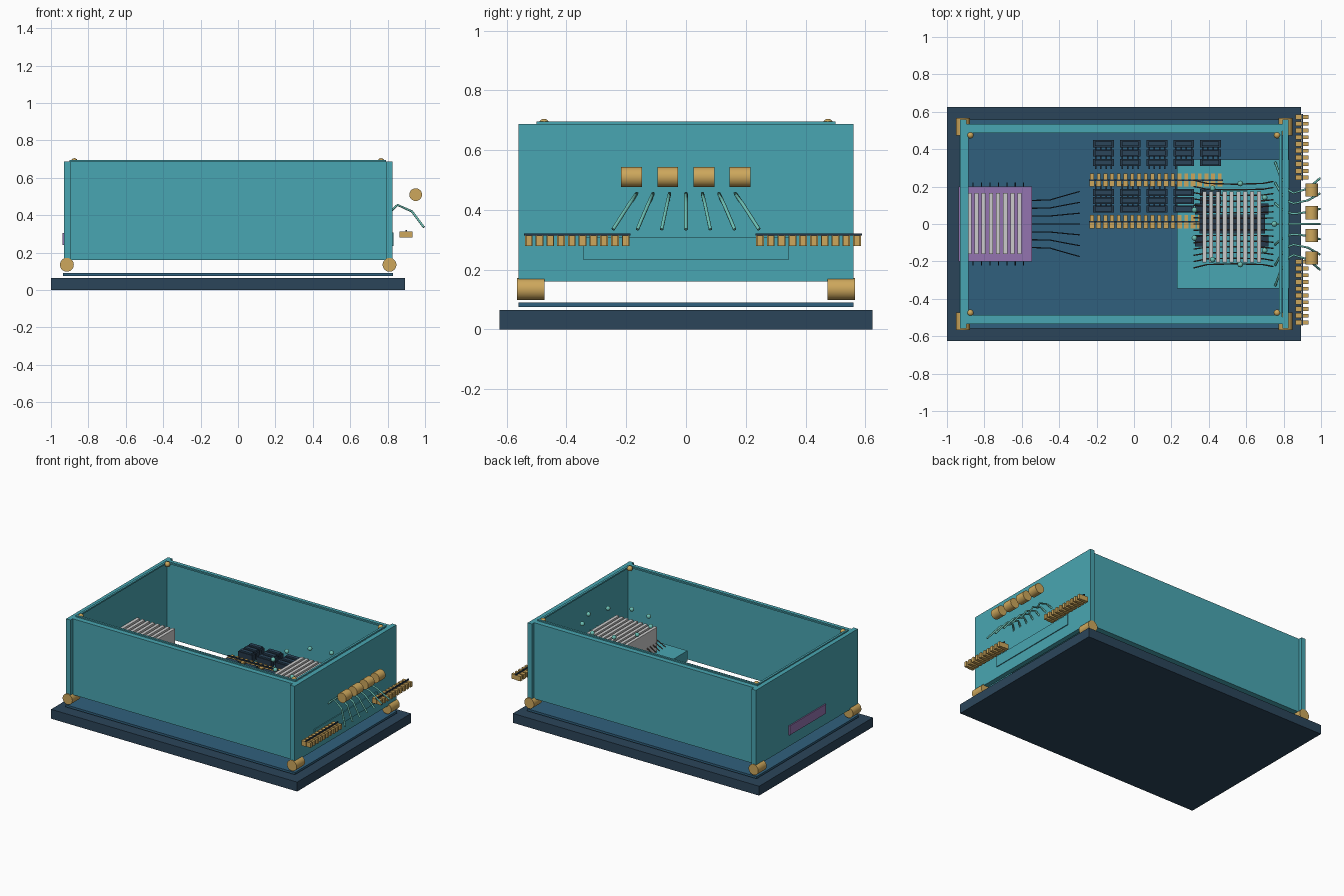
import bpy, bmesh, math
from mathutils import Vector, Matrix

if "Cube" in bpy.data.objects:
    bpy.data.objects.remove(bpy.data.objects["Cube"])


def mat(name, hexcol):
    m = bpy.data.materials.new(name)
    c = [int(hexcol[i:i + 2], 16) / 255 for i in (0, 2, 4)]
    m.diffuse_color = [((v + .055) / 1.055) ** 2.4 for v in c] + [1]
    m.use_nodes = True
    m.node_tree.nodes["Principled BSDF"].inputs["Base Color"].default_value = m.diffuse_color
    return m


TEAL = mat("teal", "49a6b2")
NAVY = mat("navy", "2b455a")
BOARD = mat("board_blue", "30607d")
GOLD = mat("gold", "cda75c")
PURPLE = mat("purple", "9474b0")
DARK = mat("dark", "26384a")
BROWN = mat("brown", "5a4a42")
MINT = mat("mint", "6cc0b4")


def finish(name, bm, material=None, smooth=False):
    me = bpy.data.meshes.new(name)
    bm.to_mesh(me)
    bm.free()
    ob = bpy.data.objects.new(name, me)
    bpy.context.collection.objects.link(ob)
    if material:
        me.materials.append(material)
    if smooth:
        bpy.context.view_layer.objects.active = ob
        ob.select_set(True)
        bpy.ops.object.shade_smooth_by_angle()
        ob.select_set(False)
    return ob


def boxes(name, ranges, material=None):
    """One object from boxes given as (x0, x1, y0, y1, z0, z1)."""
    bm = bmesh.new()
    for x0, x1, y0, y1, z0, z1 in ranges:
        m = Matrix.Translation(((x0 + x1) / 2, (y0 + y1) / 2, (z0 + z1) / 2)) @ \
            Matrix.Diagonal((x1 - x0, y1 - y0, z1 - z0, 1))
        bmesh.ops.create_cube(bm, size=1, matrix=m)
    return finish(name, bm, material)


def y_cylinders(name, centres, r, length, material):
    bm = bmesh.new()
    for c in centres:
        bmesh.ops.create_cone(bm, cap_ends=True, segments=32, radius1=r, radius2=r, depth=length,
                              matrix=Matrix.Translation(c) @ Matrix.Rotation(math.pi / 2, 4, 'X'))
    return finish(name, bm, material, True)


def balls(name, centres, r, material):
    bm = bmesh.new()
    for c in centres:
        bmesh.ops.create_uvsphere(bm, u_segments=16, v_segments=10, radius=r,
                                  matrix=Matrix.Translation(c))
    return finish(name, bm, material, True)


def wires(name, paths, r, material):
    cu = bpy.data.curves.new(name, 'CURVE')
    cu.dimensions = '3D'
    cu.bevel_depth = r
    cu.bevel_resolution = 1
    cu.use_fill_caps = True
    for p in paths:
        s = cu.splines.new('POLY')
        s.points.add(len(p) - 1)
        for pt, co in zip(s.points, p):
            pt.co = (*co, 1)
    cu.materials.append(material)
    ob = bpy.data.objects.new(name, cu)
    bpy.context.collection.objects.link(ob)


# base and circuit board
boxes("base_slab", [(-1, .893, -.625, .625, 0, .065)], NAVY)
boxes("circuit_board", [(-.935, .83, -.56, .56, .075, .09)], BOARD)

# open case: end panels, side panels, thin lid frame, lid screws
boxes("end_panels", [(-.93, -.896, -.56, .56, .16, .688), (.793, .826, -.56, .56, .16, .688)], TEAL)
boxes("side_panels", [(-.896, .793, -.535, -.498, .16, .688), (-.896, .793, .498, .535, .16, .688)], TEAL)
boxes("lid_frame", [(-.9, .79, -.5, -.486, .686, .696), (-.9, .79, .486, .5, .686, .696),
                    (-.9, -.885, -.486, .486, .686, .696), (.775, .79, -.486, .486, .686, .696)], TEAL)
balls("lid_screws", [(x, y, .687) for x in (-.875, .765) for y in (-.475, .475)], .018, GOLD)

# roller feet
y_cylinders("roller_feet", [(x, y, .135) for x in (-.915, .81) for y in (-.52, .52)], .037, .092, GOLD)

# left chip with heat sink fins, side pins and traces
boxes("left_chip", [(-.938, -.545, -.2, .2, .24, .305)], PURPLE)
boxes("left_heatsink_fins", [(-.892 + i * .0385, -.87 + i * .0385, -.16, .165, .3, .43)
                             for i in range(8)])
wires("left_chip_pins", [[(x, s * .2, .26), (x, s * .222, .25)]
                         for i in range(7) for x in [-.86 + i * .045] for s in (-1, 1)], .003, DARK)
wires("left_traces", [[(-.545, y, .255), (-.45, y * 1.02, .25), (-.35, y * 1.25, .24), (-.29, y * 1.38, .235)]
                      for i in range(-3, 4) for y in [i * .042]], .003, DARK)

# right block with its heat sink
boxes("right_block", [(.23, .832, -.345, .345, .235, .308)], TEAL)
boxes("right_heatsink_fins", [(.365 + i * .0365, .387 + i * .0365, -.205, .175, .32, .49)
                              for i in range(9)])
boxes("right_heatsink_base", [(.35, .7, -.05, .05, .308, .325)], DARK)
boxes("right_side_chips", [(x, x + .06, y, y + .06, .308, .335)
                           for x in (.325, .66) for y in (-.12, .05)], DARK)
wires("heat_lines", [[(.32, y * 1.08, .35), (.39, y, .4), (.54, y * .98, .42),
                      (.69, y, .4), (.745, y * 1.05, .36)]
                     for i in range(-7, 8) for y in [i * .031]], .0035, BROWN)

# ring of indicator balls above the heat sink
balls("indicator_balls", [(.53 + .22 * math.cos(a), .22 * math.sin(a), .555)
                          for i in range(9) for a in [math.radians(40 * i)]], .015, MINT)


def connector(name, along, start, count, cross, z):
    """Row of contact teeth with a thin rail over them."""
    pitch = .036
    teeth = []
    for i in range(count):
        a = start + i * pitch
        for c0, c1, w in ((-.035, .002, .026), (.002, .035, .02)):
            o = (.026 - w) / 2
            t = (a + o, a + o + w)
            c = (cross + c0, cross + c1)
            teeth.append((*(c + t if along == 'y' else t + c), z, z + .034))
    boxes(name + "_teeth", teeth, GOLD)
    e0, e1 = start - .003, start + count * pitch - .006
    rail = (cross - .004, cross + .004)
    r = rail + (e0, e1) if along == 'y' else (e0, e1) + rail
    boxes(name + "_rail", [(*r, z + .034, z + .042)], DARK)


# outside connectors on the right end
connector("front_connector", 'y', -.539, 10, .899, .28)
connector("rear_connector", 'y', .235, 10, .899, .28)

# two banks of memory chips, each with a connector row
for label, y in (("rear", .235), ("middle", .012)):
    connector(label + "_memory", 'x', -.238, 20, y, .275)
    chips, caps, legs = [], [], []
    for i in range(5):
        x = -.163 + i * .143
        for j in range(3):
            yy = y + .075 + j * .05
            if label == "middle":
                yy = y + .05 + j * .044
            chips.append((x - .055, x + .055, yy, yy + .038, .27, .32))
            caps.append((x - .045, x + .045, yy + .006, yy + .032, .32, .33))
        for k in range(4):
            xx = x - .042 + k * .028
            legs.append((xx - .004, xx + .004, y + .06, y + .2, .272, .28))
    boxes(label + "_memory_chips", chips, DARK)
    boxes(label + "_memory_caps", caps, NAVY)
    boxes(label + "_memory_legs", legs, DARK)

# arched wires through the right end panel
wires("output_wires", [[(.755, y * 2, .33), (.785, y * 1.5, .39), (.826, y * 1.1, .43), (.853, y, .455),
                        (.93, y * 1.15, .42), (.994, y * 1.48, .335)]
                       for i in range(-3, 4) for y in [i * .055]], .006, MINT)

# row of barrels outside the right end
y_cylinders("output_barrels", [(.95, -.182 + i * .121, .51) for i in range(4)], .034, .07, GOLD)
